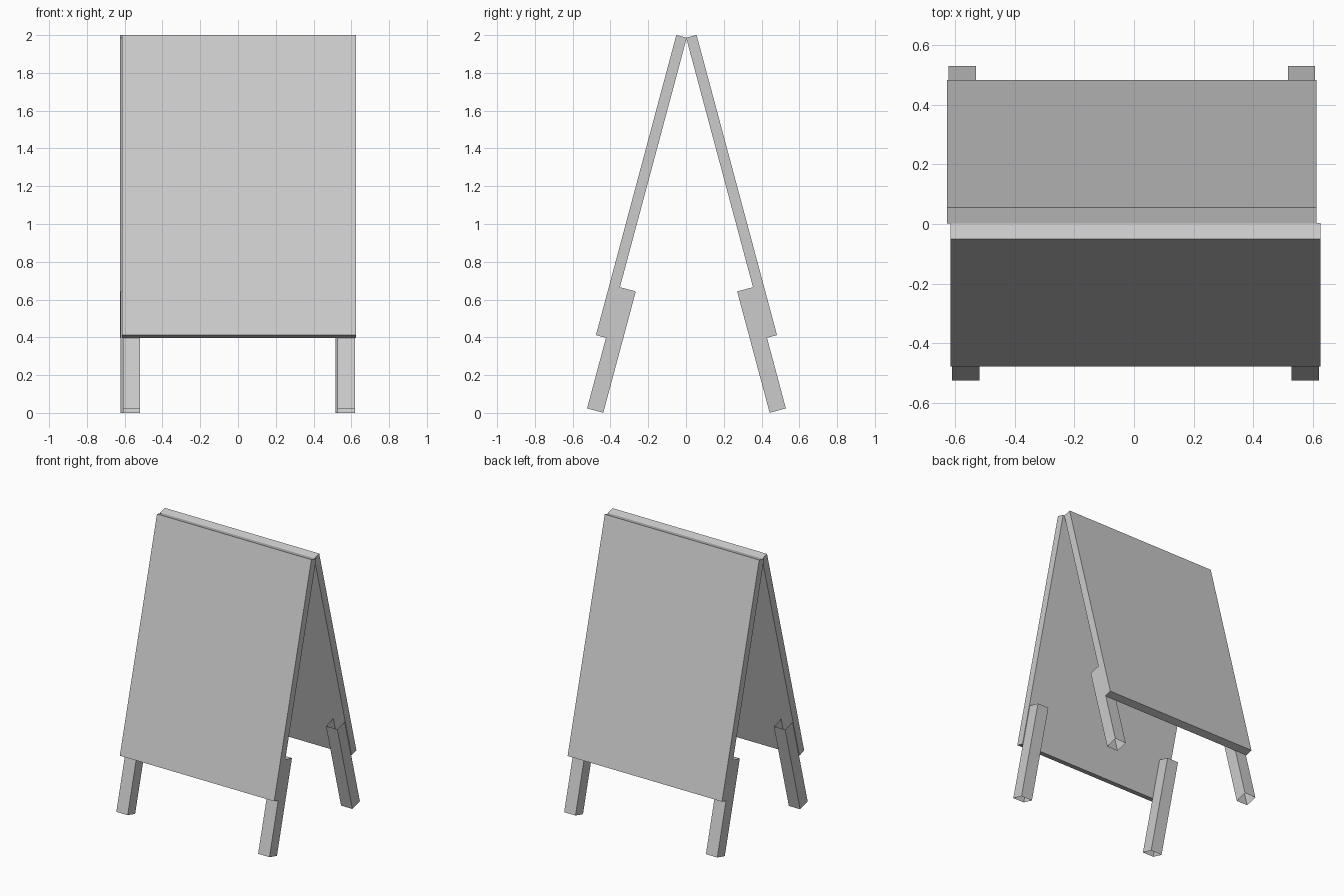
import bpy, bmesh, math
from mathutils import Matrix

cube = bpy.data.objects.get("Cube")
if cube:
    bpy.data.objects.remove(cube, do_unlink=True)

GREY = (0.6, 0.6, 0.6, 1.0)
grey = bpy.data.materials.new("light_grey")
grey.use_nodes = True
grey.diffuse_color = GREY
grey.node_tree.nodes["Principled BSDF"].inputs["Base Color"].default_value = GREY

TILT = math.radians(15)
HINGE_Z = 1.986


def slat(name, x, out, down, frame, open_ends=False):
    """Box given by its ranges across, outwards and down the slope."""
    bm = bmesh.new()
    bmesh.ops.create_cube(bm, size=1)
    for v in bm.verts:
        v.co.x = x[v.co.x > 0]
        v.co.y = -out[v.co.y < 0]
        v.co.z = -down[v.co.z < 0]
    bm.normal_update()
    if open_ends:
        ends = [f for f in bm.faces if abs(f.normal.z) > 0.9]
        bmesh.ops.delete(bm, geom=ends, context='FACES_ONLY')
    bm.transform(frame)
    mesh = bpy.data.meshes.new(name)
    bm.to_mesh(mesh)
    bm.free()
    mesh.materials.append(grey)
    obj = bpy.data.objects.new(name, mesh)
    bpy.context.collection.objects.link(obj)


# Two leaning halves, the back one turned around from the front one
for side, turn, shift_x, shift_y in (("front", 0, 0.005, 0.004),
                                     ("back", math.pi, -0.007, 0.001)):
    frame = (Matrix.Translation((shift_x, shift_y, HINGE_Z))
             @ Matrix.Rotation(turn, 4, 'Z')
             @ Matrix.Rotation(-TILT, 4, 'X'))
    # Board
    slat(side + "_board", (-0.619, 0.619), (0, 0.057), (0, 1.645), frame)
    # Hollow legs fixed to the inner face of the board
    for label, sign in (("left", 1), ("right", -1)):
        x = sorted((sign * 0.523, sign * 0.614))
        slat(f"{side}_{label if turn == 0 else ('right' if sign > 0 else 'left')}_leg",
             x, (-0.087, 0.002), (1.367, 2.032), frame, open_ends=True)
